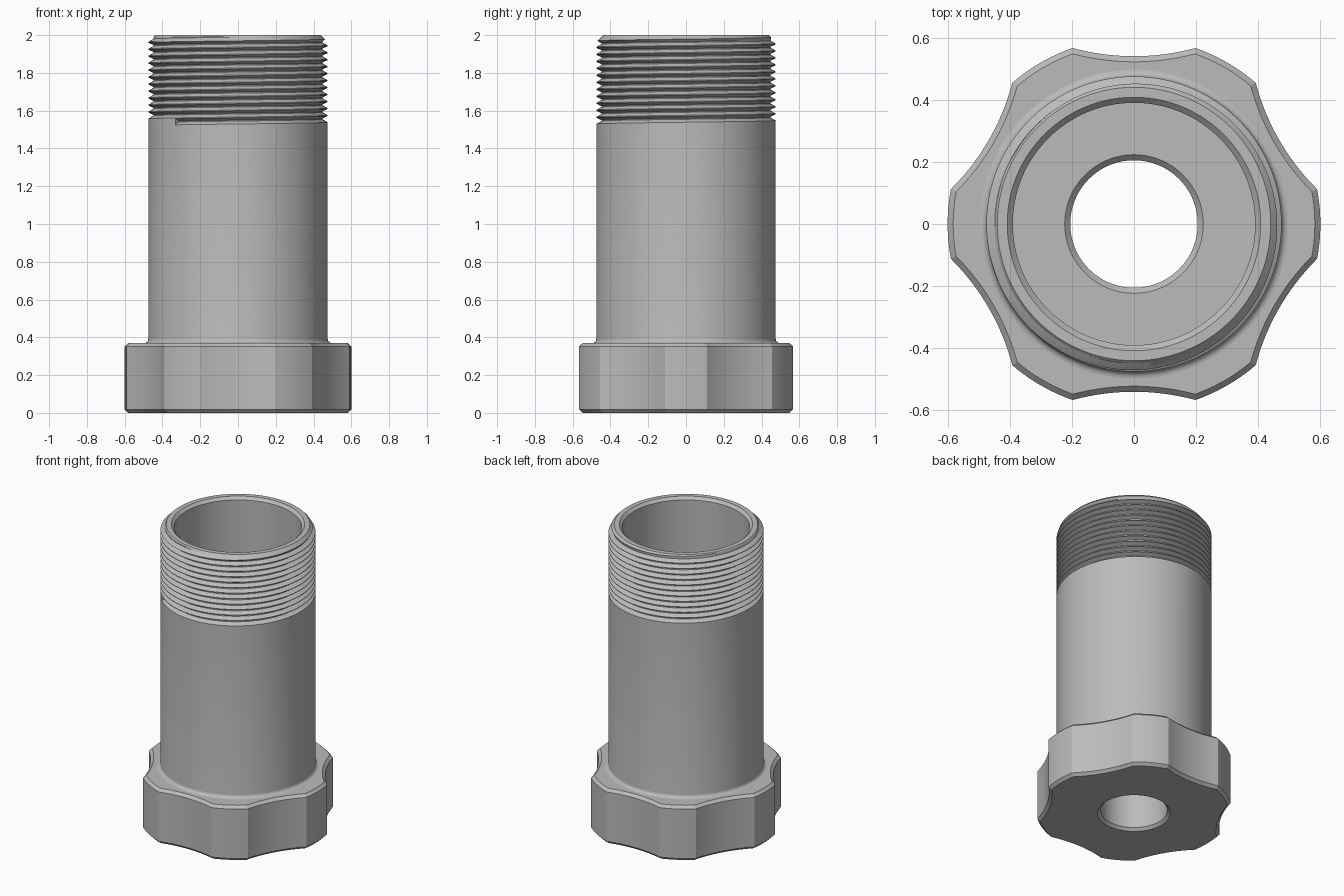
import bpy, bmesh
from math import cos, sin, acos, radians, pi

if "Cube" in bpy.data.objects:
    bpy.data.objects.remove(bpy.data.objects["Cube"], do_unlink=True)

GREY = (0.5, 0.5, 0.5, 1)
mat = bpy.data.materials.new("grey_metal")
mat.use_nodes = True
mat.diffuse_color = GREY
mat.node_tree.nodes["Principled BSDF"].inputs["Base Color"].default_value = GREY

LOBE, GROOVE = 9, 15            # segments per lobe and per groove
N = 6 * (LOBE + GROOVE)
BEVEL = 0.018
BODY, BORE, HOLE = 0.475, 0.39, 0.205
GRIP_TOP = 0.37


def finish(bm, name):
    bmesh.ops.remove_doubles(bm, verts=bm.verts, dist=0.00005)
    bmesh.ops.recalc_face_normals(bm, faces=bm.faces)
    mesh = bpy.data.meshes.new(name)
    bm.to_mesh(mesh)
    bm.free()
    mesh.materials.append(mat)
    obj = bpy.data.objects.new(name, mesh)
    bpy.context.collection.objects.link(obj)
    bpy.ops.object.select_all(action="DESELECT")
    obj.select_set(True)
    bpy.context.view_layer.objects.active = obj
    bpy.ops.object.shade_smooth_by_angle(angle=radians(20))
    return obj


def outline(inset):
    """Six rounded lobes joined by shallow concave arcs."""
    r, scoop, dist = 0.6 - inset, 0.75 + inset, 1.29
    delta = acos((r * r + dist * dist - scoop * scoop) / (2 * r * dist))
    half = radians(30) - delta
    sweep = acos((dist - r * cos(delta)) / scoop)
    pts = []
    for k in range(6):
        mid = k * pi / 3
        for i in range(LOBE):
            a = mid - half + 2 * half * i / LOBE
            pts.append((r * cos(a), r * sin(a)))
        g = mid + pi / 6
        for i in range(GROOVE):
            t = g + pi + sweep - 2 * sweep * i / GROOVE
            pts.append((dist * cos(g) + scoop * cos(t), dist * sin(g) + scoop * sin(t)))
    return pts


def circle(r):
    start = radians(-10.6)
    return [(r * cos(start + 2 * pi * i / N), r * sin(start + 2 * pi * i / N)) for i in range(N)]


# Lobed grip with a chamfered through hole
bm = bmesh.new()
sections = [
    (circle(HOLE + BEVEL), 0), (outline(BEVEL), 0),
    (outline(0), BEVEL), (outline(0), GRIP_TOP - BEVEL),
    (outline(BEVEL), GRIP_TOP), (circle(HOLE + BEVEL), GRIP_TOP),
    (circle(HOLE), GRIP_TOP - BEVEL), (circle(HOLE), BEVEL),
]
rings = [[bm.verts.new((x, y, z)) for x, y in pts] for pts, z in sections]
for a, b in zip(rings, rings[1:] + rings[:1]):
    for i in range(N):
        j = (i + 1) % N
        bm.faces.new((a[i], a[j], b[j], b[i]))
finish(bm, "lobed_grip")

# Barrel: fillet, plain wall, helical thread, chamfered rim and bore
PITCH, THREAD_START, TURNS = 0.037, 1.525, 14
ROOT, RIM = 0.448, 0.44
TOOTH = [(0, BODY), (0.42, ROOT), (0.55, ROOT), (0.9, BODY)]
FILLET = 0.022
lower = [(BODY + FILLET * (1 - cos(t)), GRIP_TOP + FILLET * (1 - sin(t)))
         for t in [pi / 2 * (1 - k / 5) for k in range(5, -1, -1)]]
lower = lower[::-1] if lower[0][1] > lower[-1][1] else lower
upper = [(RIM, 2), (BORE + BEVEL, 2), (BORE, 2 - BEVEL), (BORE, GRIP_TOP)]


def thread_point(turn, part, lift):
    f, r = part
    z = min(2, THREAD_START + PITCH * (turn + f + lift))
    return min(r, RIM + 2 - z), z


bm = bmesh.new()
columns = []
for i in range(N + 1):
    a = radians(-134) + 2 * pi * i / N
    thread = [thread_point(t, p, i / N) for t in range(TURNS) for p in TOOTH]
    profile = lower + thread + upper
    columns.append([bm.verts.new((r * cos(a), r * sin(a), z)) for r, z in profile])
for a, b in zip(columns, columns[1:]):
    for k in range(len(a) - 1):
        bm.faces.new((a[k], b[k], b[k + 1], a[k + 1]))
# Blunt end where the thread groove starts
first = len(lower)
bm.faces.new(columns[0][first:first + len(TOOTH) + 1])
finish(bm, "threaded_barrel")
